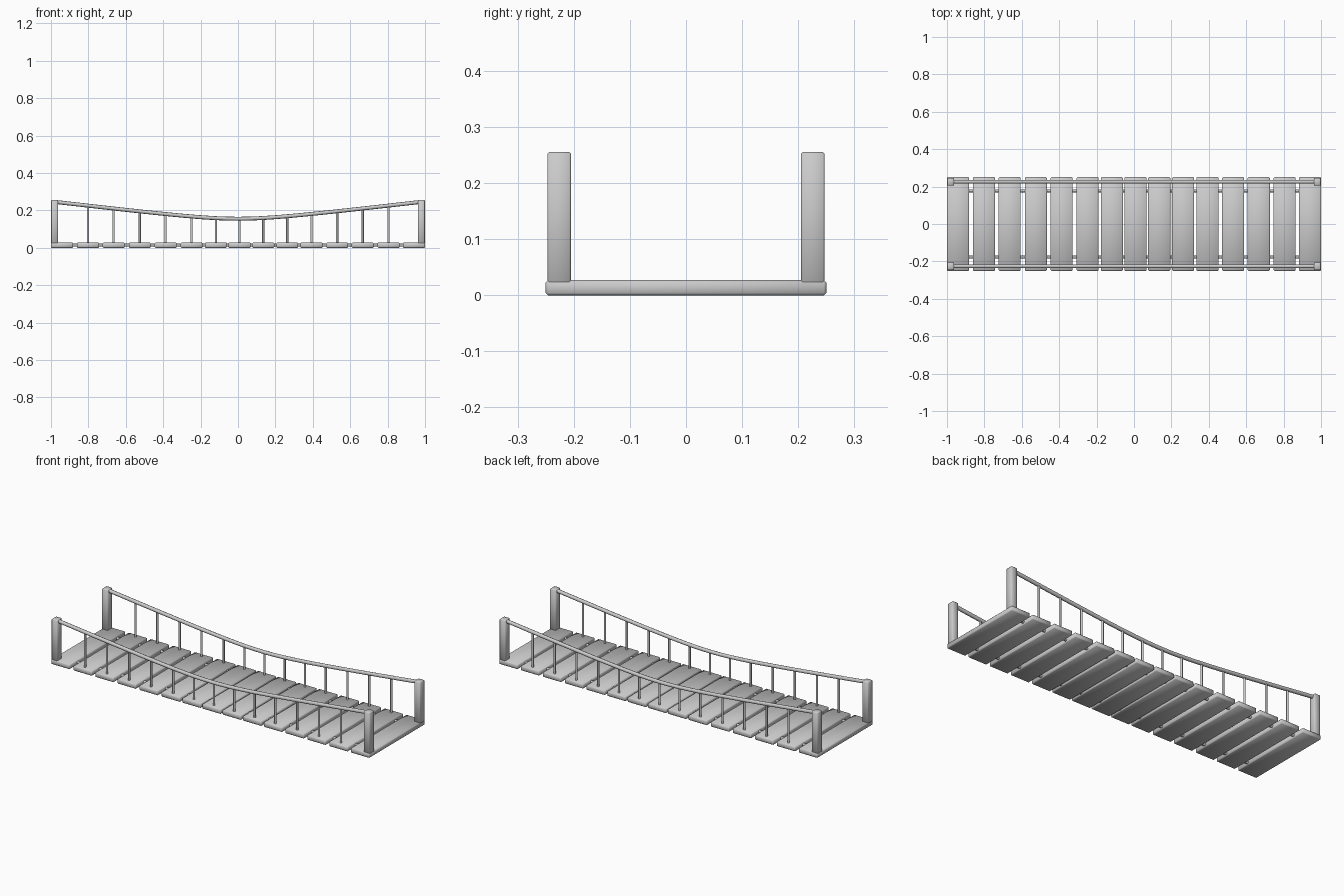
import bpy
import bmesh
from mathutils import Vector

if "Cube" in bpy.data.objects:
    bpy.data.objects.remove(bpy.data.objects["Cube"])


def box(name, x0, x1, y0, y1, z0, z1, bevel):
    bm = bmesh.new()
    bmesh.ops.create_cube(bm, size=1)
    for v in bm.verts:
        v.co = Vector(((x0 + x1) / 2 + v.co.x * (x1 - x0),
                       (y0 + y1) / 2 + v.co.y * (y1 - y0),
                       (z0 + z1) / 2 + v.co.z * (z1 - z0)))
    bmesh.ops.bevel(bm, geom=bm.edges[:], offset=bevel, segments=1,
                    profile=0.5, affect='EDGES')
    for f in bm.faces:
        f.smooth = True
    me = bpy.data.meshes.new(name)
    bm.to_mesh(me)
    bm.free()
    ob = bpy.data.objects.new(name, me)
    bpy.context.collection.objects.link(ob)
    return ob


def rod(name, points, radius, res=2):
    cu = bpy.data.curves.new(name, 'CURVE')
    cu.dimensions = '3D'
    cu.bevel_depth = radius
    cu.bevel_resolution = res
    cu.use_fill_caps = True
    sp = cu.splines.new('POLY')
    sp.points.add(len(points) - 1)
    for p, co in zip(sp.points, points):
        p.co = (*co, 1)
    sp.use_smooth = True
    ob = bpy.data.objects.new(name, cu)
    bpy.context.collection.objects.link(ob)
    return ob


def rail_z(x):
    # straight toward the posts, rounded dip in the middle
    return 0.118 + 0.128 * ((x * x + 0.075) ** 0.5) if abs(x) < 1e-9 else \
        0.155 + 0.088 * (((x * x + 0.06) ** 0.5 - 0.245) / 0.745)


# Planks, slightly closer together toward the middle
centres = [-0.941, -0.802, -0.665, -0.525, -0.387, -0.248, -0.118, 0.008,
           0.135, 0.263, 0.393, 0.53, 0.667, 0.805, 0.941]
for i, c in enumerate(centres):
    box(f"plank_{i + 1}", c - 0.059, c + 0.059, -0.25, 0.25, 0.0, 0.027, 0.004)

for side, s in (("front", -1), ("back", 1)):
    y = s * 0.226
    # Corner posts
    for end, e in (("left", -1), ("right", 1)):
        xs = sorted((e * 0.962, e * 0.999))
        box(f"{side}_{end}_post", xs[0], xs[1], y - 0.021, y + 0.021,
            0.02, 0.255, 0.003)
    # Sagging hand rail
    pts = []
    for i in range(33):
        x = -0.97 + 1.94 * i / 32
        z = 0.155 + 0.088 * (((x * x + 0.06) ** 0.5 - 0.245) / 0.745)
        pts.append((x, y, z))
    rod(f"{side}_hand_rail", pts, 0.0105)
    # Uprights from planks to rail
    for i, c in enumerate(centres[1:-1]):
        rod(f"{side}_upright_{i + 1}",
            [(c, y, 0.015), (c, y, rail_z(c))], 0.006)
    # Rope threaded through the planks
    rod(f"{side}_deck_rope",
        [(-0.94, s * 0.177, 0.014), (0.94, s * 0.177, 0.014)], 0.008)
